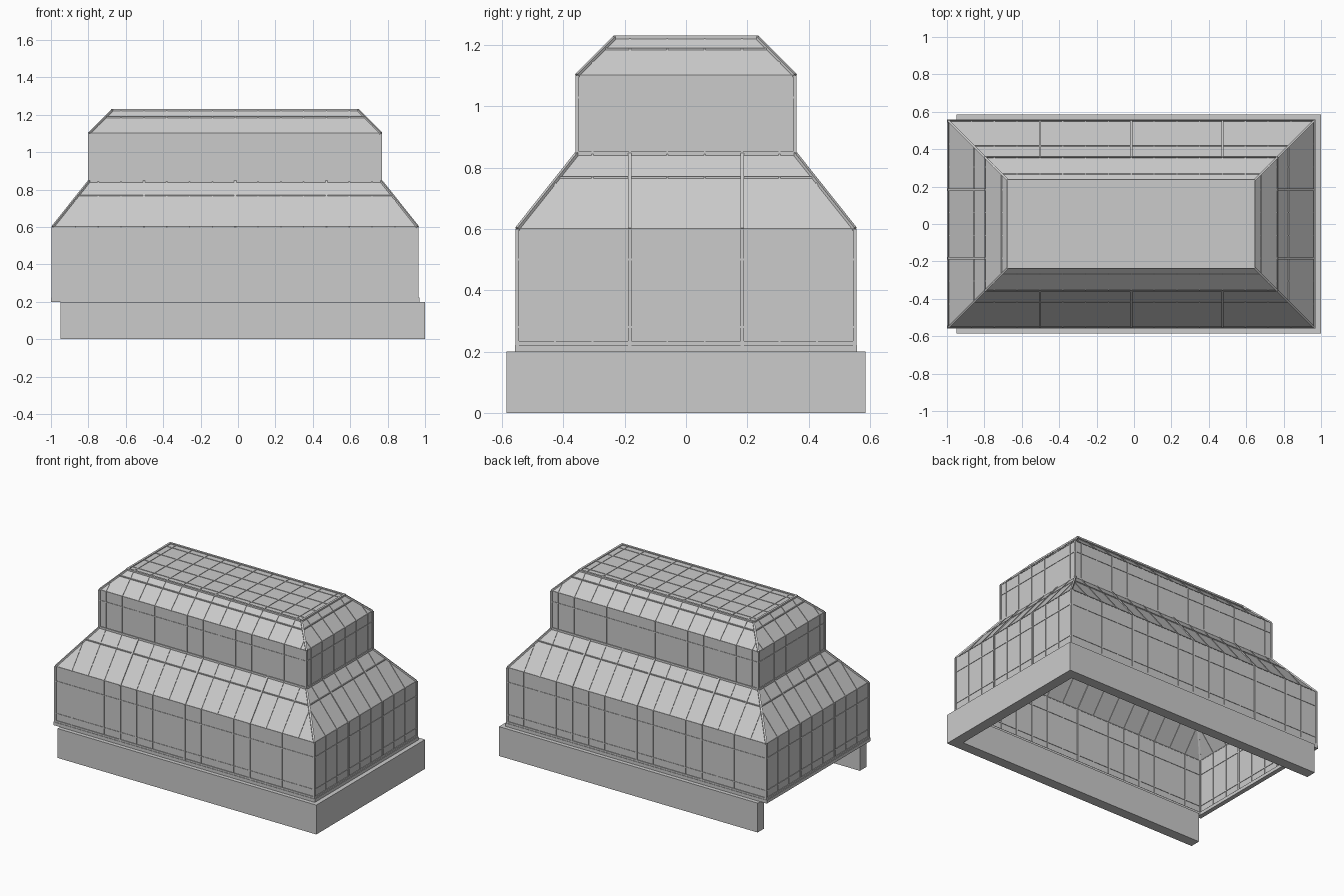
import bpy, bmesh
from mathutils import Vector, Matrix

if "Cube" in bpy.data.objects:
    bpy.data.objects.remove(bpy.data.objects["Cube"])

CX = -0.015                      # glasshouse sits slightly off-centre on its plinth
STEP = 0.122                     # glazing bar spacing
# outline: height, half length, half width
PROFILE = [(0.21, 0.975, 0.55), (0.60, 0.975, 0.55), (0.845, 0.78, 0.355),
           (1.10, 0.78, 0.355), (1.225, 0.655, 0.23)]
CROSS = [(0.28, 0.50), (0.768,), (1.028,), (1.187,)]   # horizontal bars per band


def finish(name, bm):
    me = bpy.data.meshes.new(name)
    bm.to_mesh(me)
    bm.free()
    ob = bpy.data.objects.new(name, me)
    bpy.context.collection.objects.link(ob)
    return ob


def box(bm, x0, x1, y0, y1, z0, z1):
    m = Matrix.Translation(((x0 + x1) / 2, (y0 + y1) / 2, (z0 + z1) / 2)) @ \
        Matrix.Diagonal((x1 - x0, y1 - y0, z1 - z0, 1))
    bmesh.ops.create_cube(bm, size=1, matrix=m)


def bar(bm, a, b, w):
    a, b = Vector(a), Vector(b)
    d = b - a
    if d.length < 0.004:
        return
    up = Vector((0, 0, 1)) if abs(d.normalized().z) < 0.99 else Vector((0, 1, 0))
    side = d.cross(up).normalized()
    rot = Matrix((side, d.normalized().cross(side), d.normalized())).transposed().to_4x4()
    m = Matrix.Translation((a + b) / 2) @ rot @ Matrix.Diagonal((w, w, d.length, 1))
    bmesh.ops.create_cube(bm, size=1, matrix=m)


def ring(bm, hx, hy, z0, z1, t):
    for s in (-1, 1):
        box(bm, CX - hx, CX + hx, min(s * hy, s * (hy - t)), max(s * hy, s * (hy - t)), z0, z1)
        xs = sorted((CX + s * hx, CX + s * (hx - t)))
        box(bm, xs[0], xs[1], t - hy, hy - t, z0, z1)


# plinth: three walls, open at the left end
bm = bmesh.new()
outline = [(-0.95, -0.585), (1, -0.585), (1, 0.585), (-0.95, 0.585),
           (-0.95, 0.515), (0.93, 0.515), (0.93, -0.515), (-0.95, -0.515)]
f = bm.faces.new([bm.verts.new((x, y, 0)) for x, y in outline])
ext = bmesh.ops.extrude_face_region(bm, geom=[f])
bmesh.ops.translate(bm, vec=(0, 0, 0.2),
                    verts=[v for v in ext['geom'] if isinstance(v, bmesh.types.BMVert)])
bmesh.ops.recalc_face_normals(bm, faces=bm.faces)
finish("plinth", bm)

# glass shell: stacked rings with a flat top
bm = bmesh.new()
rows = [[bm.verts.new((CX + sx * hx, sy * hy, z))
         for sx, sy in ((-1, -1), (1, -1), (1, 1), (-1, 1))] for z, hx, hy in PROFILE]
for lo, hi in zip(rows, rows[1:]):
    for i in range(4):
        j = (i + 1) % 4
        bm.faces.new((lo[i], lo[j], hi[j], hi[i]))
bm.faces.new(rows[-1])
finish("glass_shell", bm)

# sill, shoulder rail and roof rim
bm = bmesh.new()
ring(bm, 0.985, 0.558, 0.2, 0.222, 0.03)
ring(bm, 0.98, 0.555, 0.222, 0.234, 0.012)
finish("sill", bm)
bm = bmesh.new()
ring(bm, 0.785, 0.36, 0.839, 0.853, 0.012)
finish("shoulder_rail", bm)
bm = bmesh.new()
ring(bm, 0.663, 0.237, 1.22, 1.231, 0.014)
finish("roof_rim", bm)

# heavy frame bars and thin glazing bars on every band and side
frame, thin = bmesh.new(), bmesh.new()
W, T = 0.012, 0.006
for band, (lo, hi) in enumerate(zip(PROFILE, PROFILE[1:])):
    for s in (-1, 1):
        for long_side in (True, False):
            def point(u, t):
                z, hx, hy = (a + (b - a) * t for a, b in zip(lo, hi))
                return (CX + u, s * hy, z) if long_side else (CX + s * hx, u, z)

            k = 1 if long_side else 2
            w0, w1 = lo[k], hi[k]
            # horizontal bars
            for z in CROSS[band]:
                t = (z - lo[0]) / (hi[0] - lo[0])
                w = w0 + (w1 - w0) * t
                bar(thin, point(-w, t), point(w, t), T)
            # upright bars, trimmed at the hips
            for i in range(-8, 9):
                u = (i if long_side else i + 0.5) * STEP
                if abs(u) > w0 - 0.02:
                    continue
                t = 1 if abs(u) <= w1 else (w0 - abs(u)) / (w0 - w1)
                heavy = band < 2 and (i % 4 == 0 if long_side else i in (-2, 1))
                bar(frame if heavy else thin, point(u, 0), point(u, t), W if heavy else T)
        # corner and hip bars
        for c in (-1, 1):
            bar(frame, (CX + c * lo[1], s * lo[2], lo[0]), (CX + c * hi[1], s * hi[2], hi[0]), W)
    # fold line between bands
    z, hx, hy = hi
    if band in (0, 2):
        for s in (-1, 1):
            bar(thin, (CX - hx, s * hy, z), (CX + hx, s * hy, z), T / 2)
            bar(thin, (CX + s * hx, -hy, z), (CX + s * hx, hy, z), T / 2)
finish("frame_bars", frame)

# flat roof grid
z, hx, hy = PROFILE[-1]
for i in range(-5, 6):
    bar(thin, (CX + i * STEP, -hy, z), (CX + i * STEP, hy, z), T)
for i in range(-2, 2):
    y = (i + 0.5) * STEP
    bar(thin, (CX - hx, y, z), (CX + hx, y, z), T)
finish("glazing_bars", thin)
